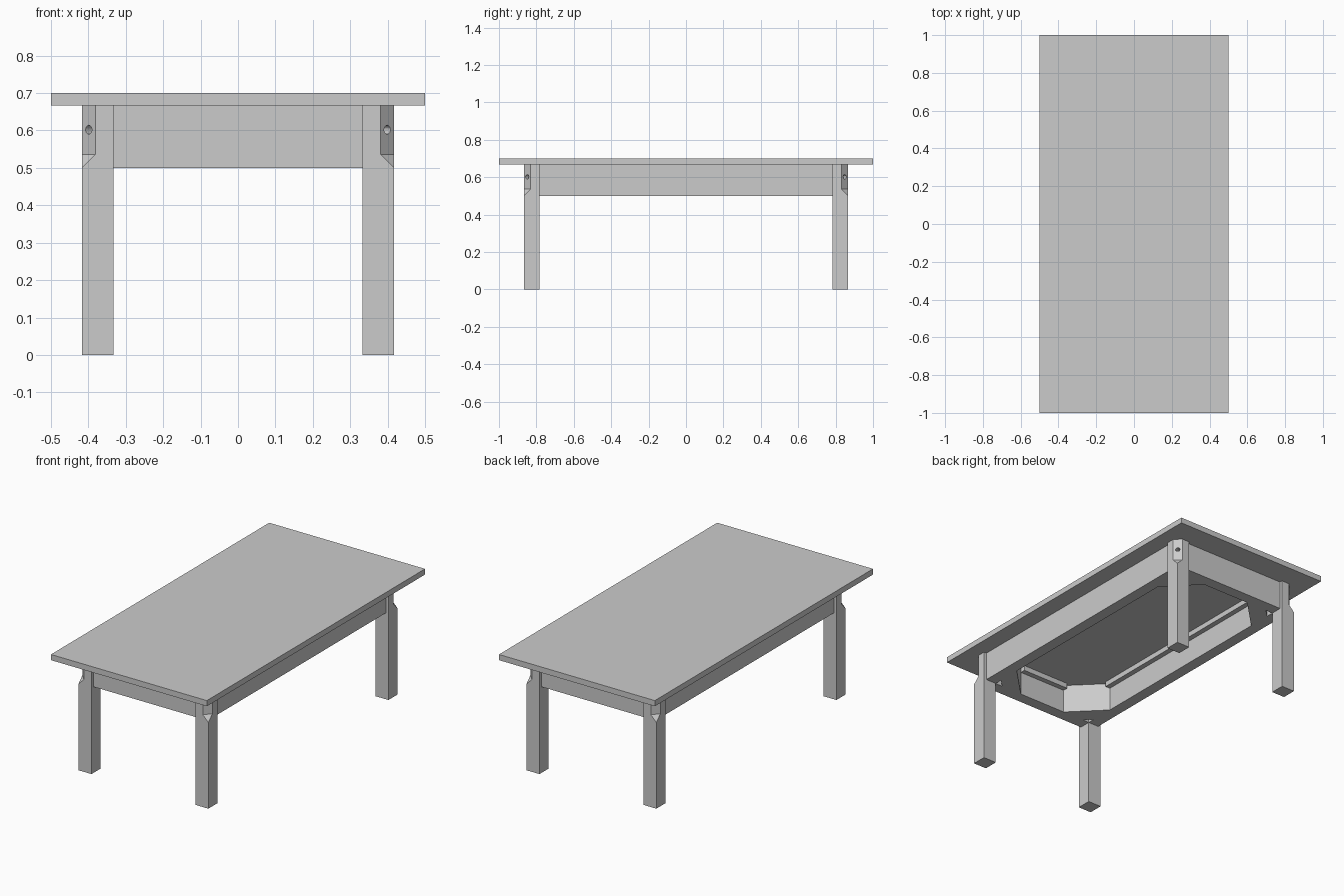
import bpy
import bmesh
from mathutils import Matrix, Vector

cube = bpy.data.objects.get("Cube")
if cube:
    bpy.data.objects.remove(cube, do_unlink=True)

TOP, UNDER, SKIRT = 0.7, 0.667, 0.5     # heights
LX, LY, W = 0.417, 0.867, 0.084         # leg outer corner and width
IX, IY = LX - W, LY - W                 # inner faces of the frame
BRACE = 0.18                            # corner brace reach

grey = bpy.data.materials.new("plain_grey")
grey.use_nodes = True
COLOUR = (0.6, 0.6, 0.6, 1)
grey.diffuse_color = COLOUR
grey.node_tree.nodes["Principled BSDF"].inputs["Base Color"].default_value = COLOUR


def finish(name, bm):
    bmesh.ops.recalc_face_normals(bm, faces=bm.faces)
    mesh = bpy.data.meshes.new(name)
    bm.to_mesh(mesh)
    bm.free()
    mesh.materials.append(grey)
    ob = bpy.data.objects.new(name, mesh)
    bpy.context.collection.objects.link(ob)
    return ob


def prism(name, outline, z0, z1):
    bm = bmesh.new()
    face = bm.faces.new([bm.verts.new((x, y, z0)) for x, y in outline])
    out = bmesh.ops.extrude_face_region(bm, geom=[face])
    verts = [g for g in out["geom"] if isinstance(g, bmesh.types.BMVert)]
    bmesh.ops.translate(bm, verts=verts, vec=(0, 0, z1 - z0))
    return finish(name, bm)


def box(name, x0, x1, y0, y1, z0, z1):
    return prism(name, [(x0, y0), (x1, y0), (x1, y1), (x0, y1)], z0, z1)


def cut(ob, cutter):
    mod = ob.modifiers.new("cut", "BOOLEAN")
    mod.operation, mod.solver, mod.object = "DIFFERENCE", "EXACT", cutter
    cutter.hide_render = True
    cutter.hide_set(True)


# Table top
box("table_top", -0.5, 0.5, -1, 1, UNDER, TOP)

# Skirt rails and the cleats under the top
rail, cleat = 0.067, 0.03
for s, side in ((1, "left"), (-1, "right")):
    box(side + "_rail", s * IX, s * (IX + rail), -IY, IY, SKIRT, UNDER)
    box(side + "_cleat", s * (IX - cleat), s * IX, BRACE - IY, IY - BRACE, UNDER - cleat, UNDER)
for s, side in ((1, "back"), (-1, "front")):
    box(side + "_rail", -IX, IX, s * IY, s * (IY + rail), SKIRT, UNDER)
    box(side + "_cleat", BRACE - IX, IX - BRACE, s * (IY - cleat), s * IY, UNDER - cleat, UNDER)

# Legs with a bevelled, bolted outer corner, and the braces behind them
bevel, notch = 0.036, 0.045
for sx, x_name in ((1, "left"), (-1, "right")):
    for sy, y_name in ((1, "back"), (-1, "front")):
        name = y_name + "_" + x_name

        def corner(points):
            return [(sx * x, sy * y) for x, y in points]

        leg = prism(name + "_leg", corner([(IX, IY), (LX, IY), (LX, LY), (IX, LY)]), 0, UNDER)

        # Corner bevel that fades out downwards
        bm = bmesh.new()
        for z, b in ((SKIRT, 0), (SKIRT + 0.036, bevel), (UNDER + 0.01, bevel)):
            e = 0.01
            for x, y in corner([(LX - b - e, LY + e), (LX + e, LY - b - e), (LX + e, LY + e)]):
                bm.verts.new((x, y, z))
        bmesh.ops.convex_hull(bm, input=bm.verts)
        cut(leg, finish(name + "_bevel_cutter", bm))

        # Bolt hole
        bm = bmesh.new()
        axis = Vector((sx, sy, 0)).to_track_quat("Z", "Y").to_matrix().to_4x4()
        spot = Vector((sx * (LX - bevel / 2), sy * (LY - bevel / 2), 0.602))
        bmesh.ops.create_cone(bm, cap_ends=True, segments=16, radius1=0.012, radius2=0.012,
                              depth=0.06, matrix=Matrix.Translation(spot) @ axis)
        cut(leg, finish(name + "_hole_cutter", bm))

        # Diagonal brace, open next to the leg
        prism(name + "_brace", corner([(IX - notch, IY), (IX - BRACE, IY),
                                       (IX, IY - BRACE), (IX, IY - notch)]), SKIRT, UNDER)
